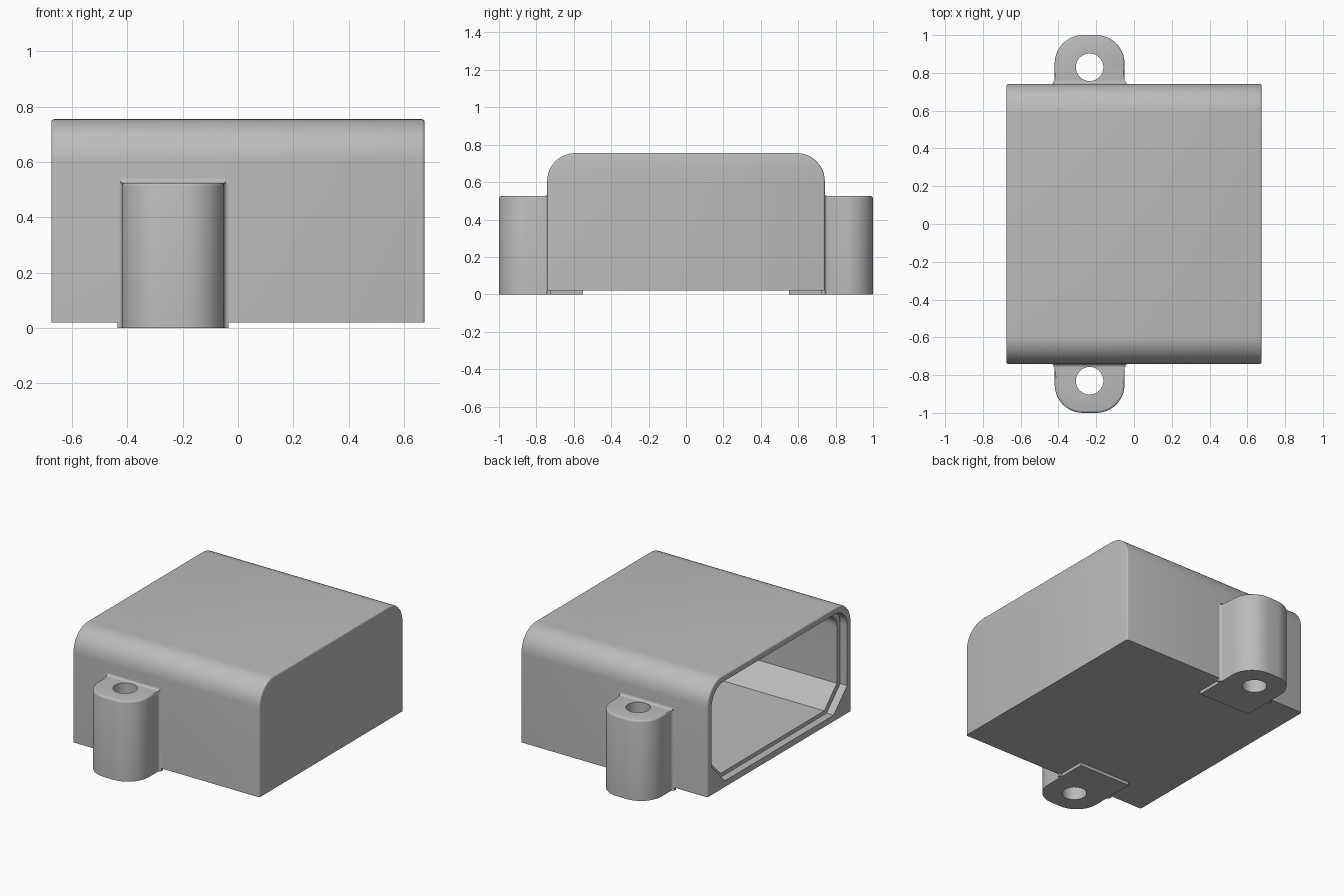
import bpy, bmesh
from math import sin, cos, pi
from mathutils import Vector

cube = bpy.data.objects.get("Cube")
if cube:
    bpy.data.objects.remove(cube)

# One plain grey for the whole housing
grey = bpy.data.materials.new("plain_grey")
grey.use_nodes = True
colour = (0.5, 0.5, 0.5, 1)
grey.diffuse_color = colour
grey.node_tree.nodes["Principled BSDF"].inputs["Base Color"].default_value = colour

LUG_X = -0.235
LUG_HALF = 0.185
BASE = 0.02
WALL_Y = 0.742


def arc(cx, cy, r, start, end, n=12):
    angles = [start + (end - start) * i / n for i in range(n + 1)]
    return [(cx + r * cos(a), cy + r * sin(a)) for a in angles]


def prism(name, profile, place, depth, bevel=0, wanted=None):
    """Extrude a closed profile, then round the edges picked by a rule."""
    bm = bmesh.new()
    face = bm.faces.new([bm.verts.new(place(u, v)) for u, v in profile])
    moved = bmesh.ops.extrude_face_region(bm, geom=[face])["geom"]
    verts = [g for g in moved if isinstance(g, bmesh.types.BMVert)]
    bmesh.ops.translate(bm, verts=verts, vec=Vector(depth))
    bmesh.ops.recalc_face_normals(bm, faces=bm.faces)
    if bevel:
        edges = [e for e in bm.edges if wanted(*[v.co for v in e.verts])]
        bmesh.ops.bevel(bm, geom=edges, offset=bevel, segments=3,
                        profile=0.5, affect="EDGES")
    mesh = bpy.data.meshes.new(name)
    bm.to_mesh(mesh)
    bm.free()
    mesh.materials.append(grey)
    obj = bpy.data.objects.new(name, mesh)
    bpy.context.collection.objects.link(obj)
    return obj


def cut(target, cutter):
    cutter.hide_render = True
    mod = target.modifiers.new("cut", "BOOLEAN")
    mod.operation = "DIFFERENCE"
    mod.solver = "EXACT"
    mod.object = cutter
    bpy.context.view_layer.objects.active = target
    bpy.ops.object.modifier_apply(modifier=mod.name)
    bpy.data.objects.remove(cutter)


def smooth(obj):
    bpy.ops.object.select_all(action="DESELECT")
    obj.select_set(True)
    bpy.context.view_layer.objects.active = obj
    bpy.ops.object.shade_smooth_by_angle(angle=0.6)


def section(y, low, high, top_r, low_r=0):
    """Housing cross-section with rounded top and optional chamfered foot."""
    right = arc(y - top_r, high - top_r, top_r, 0, pi / 2)
    half = ([(y - low_r, low)] if low_r else []) + [(y, low + low_r)] + right
    return half + [(-u, v) for u, v in reversed(half)]


# Housing, open at its right end
def end_edge(a, b):
    return abs(a.x - b.x) < 1e-5 and max(a.z, b.z) > BASE + 0.01


housing = prism("housing", section(WALL_Y, BASE, 0.755, 0.15),
                lambda u, v: (-0.675, u, v), (1.35, 0, 0), 0.01, end_edge)
cut(housing, prism("recess_cutter", section(0.70, 0.06, 0.715, 0.125, 0.14),
                   lambda u, v: (-0.7, u, v), (0.075, 0, 0)))
cut(housing, prism("cavity_cutter", section(0.665, 0.085, 0.685, 0.10, 0.13),
                   lambda u, v: (-0.7, u, v), (1.325, 0, 0)))
smooth(housing)

# Mounting lugs with foot plates and through holes, mirrored front to back
for name, s in (("front", -1), ("back", 1)):
    # Rounded tab, flaring slightly where it meets the wall
    r = 0.15
    half = [(LUG_HALF + 0.015, 0.725), (LUG_HALF + 0.015, WALL_Y)]
    half += arc(LUG_HALF + 0.015, WALL_Y + 0.015, 0.015, -pi / 2, -pi, 4)
    half += arc(LUG_HALF - r, 1 - r, r, 0, pi / 2)
    tab = half + [(-u, v) for u, v in reversed(half)]

    def top_edge(a, b):
        return min(a.z, b.z) > 0.5 and max(abs(a.y), abs(b.y)) > WALL_Y + 0.02

    lug = prism(name + "_lug", tab, lambda u, v: (LUG_X + u, s * v, 0.0),
                (0, 0, 0.525), 0.012, top_edge)
    foot = prism(name + "_foot_plate",
                 [(-LUG_HALF, 0.55), (LUG_HALF, 0.55),
                  (LUG_HALF, 0.725), (-LUG_HALF, 0.725)],
                 lambda u, v: (LUG_X + u, s * v, 0.0), (0, 0, BASE + 0.005))
    cut(lug, prism("bore_cutter", arc(0, 0, 0.073, 0, 2 * pi, 32)[:-1],
                   lambda u, v: (LUG_X + u, s * 0.83 + v, -0.1), (0, 0, 1)))
    # Small fillet above the lug
    curve = arc(WALL_Y + 0.015, 0.54, 0.015, pi, 1.5 * pi, 4)
    fillet = prism(name + "_lug_fillet",
                   [(WALL_Y - 0.01, 0.54)] + curve + [(WALL_Y - 0.01, 0.525)],
                   lambda u, v: (LUG_X - LUG_HALF - 0.005, s * u, v),
                   (2 * LUG_HALF + 0.01, 0, 0))
    for part in (lug, foot, fillet):
        smooth(part)
